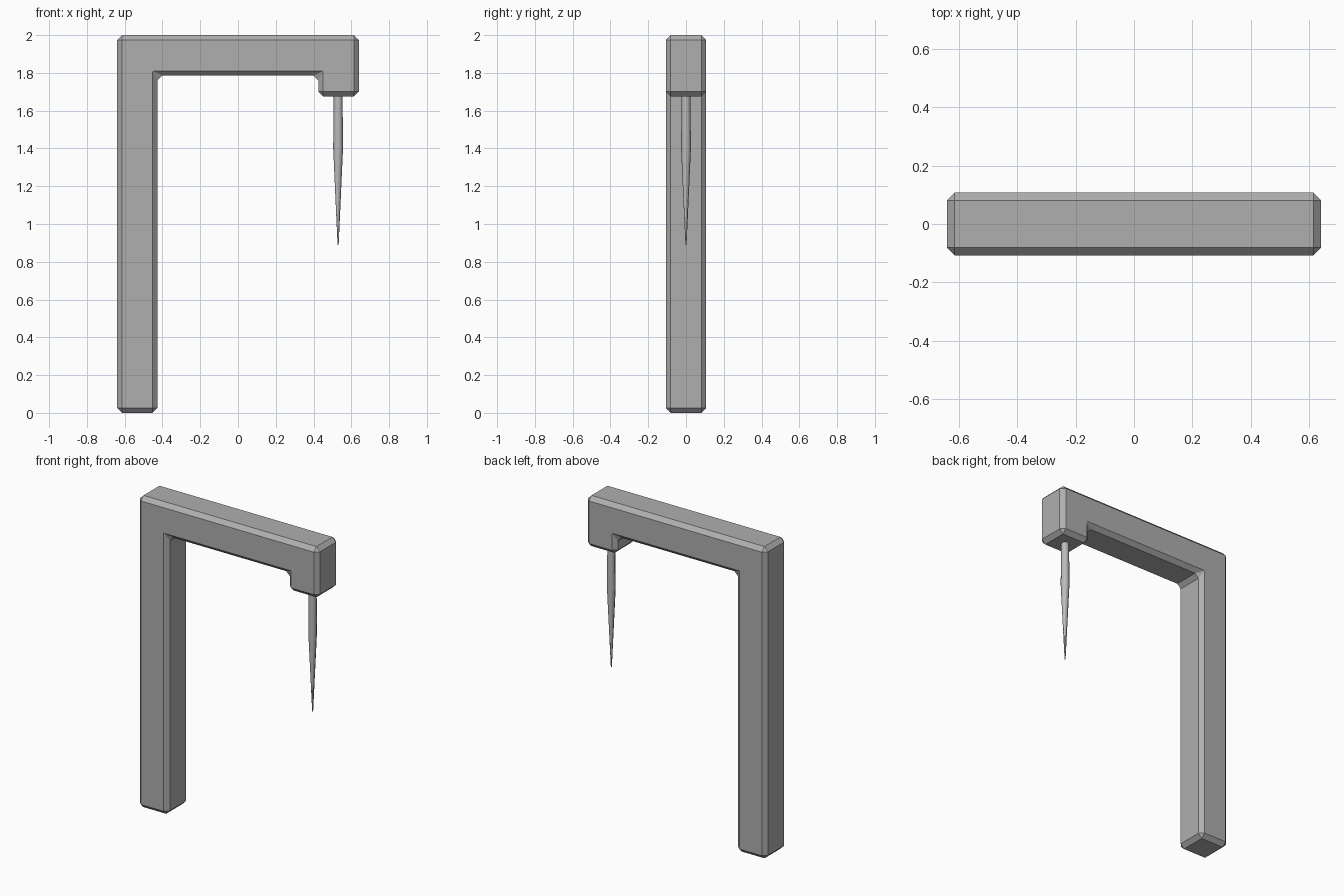
import bpy, bmesh, math

if "Cube" in bpy.data.objects:
    bpy.data.objects.remove(bpy.data.objects["Cube"])

HALF_DEPTH = 0.107
CHAMFER = 0.026


def grey(name, value):
    mat = bpy.data.materials.new(name)
    mat.diffuse_color = (value, value, value, 1)
    mat.use_nodes = True
    mat.node_tree.nodes["Principled BSDF"].inputs["Base Color"].default_value = mat.diffuse_color
    return mat


def make_object(name, bm, mat):
    bmesh.ops.recalc_face_normals(bm, faces=bm.faces[:])
    mesh = bpy.data.meshes.new(name)
    bm.to_mesh(mesh)
    bm.free()
    mesh.materials.append(mat)
    obj = bpy.data.objects.new(name, mesh)
    bpy.context.collection.objects.link(obj)
    return obj


# Hooked frame: side profile (x, z) extruded through the depth and chamfered
profile = [(-0.64, 0), (-0.427, 0), (-0.427, 1.785), (0.425, 1.785),
           (0.425, 1.675), (0.64, 1.675), (0.64, 2), (-0.64, 2)]
bm = bmesh.new()
face = bm.faces.new([bm.verts.new((x, -HALF_DEPTH, z)) for x, z in profile])
ext = bmesh.ops.extrude_face_region(bm, geom=[face], use_keep_orig=True)
moved = [g for g in ext["geom"] if isinstance(g, bmesh.types.BMVert)]
bmesh.ops.translate(bm, verts=moved, vec=(0, 2 * HALF_DEPTH, 0))
frame = make_object("hanging_frame", bm, grey("dark_grey", 0.43))
bevel = frame.modifiers.new("chamfer", "BEVEL")
bevel.width = CHAMFER
bevel.segments = 1
bevel.limit_method = "ANGLE"

# Hanging spike: smooth eight-sided rod tapering to a point
SIDES = 8
bm = bmesh.new()
rings = []
for z, r in [(1.69, 0.0235), (1.40, 0.026), (0.89, 0.003)]:
    rings.append([bm.verts.new((0.53 + r * math.cos(a), r * math.sin(a), z))
                  for a in (2 * math.pi * i / SIDES for i in range(SIDES))])
bm.faces.new(rings[0])
bm.faces.new(rings[-1])
for upper, lower in zip(rings, rings[1:]):
    for i in range(SIDES):
        j = (i + 1) % SIDES
        bm.faces.new((upper[i], upper[j], lower[j], lower[i])).smooth = True
make_object("hanging_spike", bm, grey("mid_grey", 0.5))
